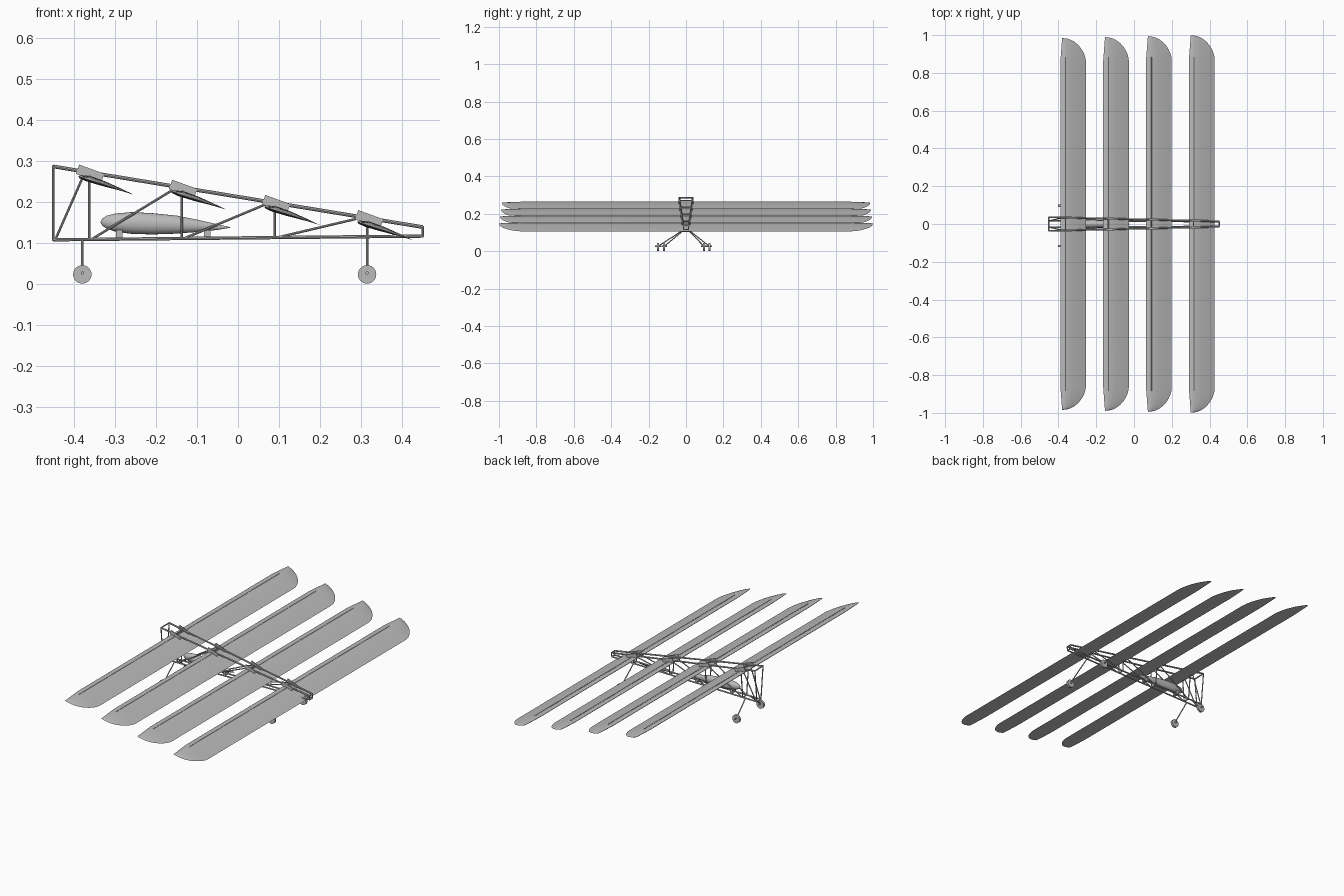
import bpy, bmesh, math
from mathutils import Vector

if "Cube" in bpy.data.objects:
    bpy.data.objects.remove(bpy.data.objects["Cube"], do_unlink=True)

grey = bpy.data.materials.new("plain grey")
grey.use_nodes = True
grey.diffuse_color = (0.5, 0.5, 0.5, 1)
for node in grey.node_tree.nodes:
    if node.type == 'BSDF_PRINCIPLED':
        node.inputs["Base Color"].default_value = (0.5, 0.5, 0.5, 1)


def finish(bm, name, smooth=True):
    bmesh.ops.recalc_face_normals(bm, faces=bm.faces)
    mesh = bpy.data.meshes.new(name)
    bm.to_mesh(mesh)
    bm.free()
    mesh.materials.append(grey)
    ob = bpy.data.objects.new(name, mesh)
    bpy.context.collection.objects.link(ob)
    if smooth:
        bpy.ops.object.select_all(action='DESELECT')
        ob.select_set(True)
        bpy.context.view_layer.objects.active = ob
        bpy.ops.object.shade_smooth_by_angle(angle=math.radians(35))
    return ob


def add_rod(bm, a, b, r, sides=8):
    a, b = Vector(a), Vector(b)
    d = b - a
    m = d.to_track_quat('Z', 'Y').to_matrix().to_4x4()
    m.translation = (a + b) / 2
    bmesh.ops.create_cone(bm, cap_ends=True, segments=sides, radius1=r,
                          radius2=r, depth=d.length, matrix=m)


def add_box(bm, centre, size, tilt=0):
    verts = bmesh.ops.create_cube(bm, size=1)["verts"]
    c, s = math.cos(tilt), math.sin(tilt)
    for v in verts:
        x, y, z = (v.co[i] * size[i] for i in range(3))
        v.co = Vector(centre) + Vector((x * c + z * s, y, z * c - x * s))


def loft(bm, rings):
    rows = [[bm.verts.new(p) for p in ring] for ring in rings]
    n = len(rows[0])
    for r0, r1 in zip(rows, rows[1:]):
        for i in range(n):
            j = (i + 1) % n
            bm.faces.new((r0[i], r0[j], r1[j], r1[i]))
    bm.faces.new(rows[0])
    bm.faces.new(rows[-1])


# Truss lines: points on the upper and lower side rails at a given x
END = 0.451


def mix(a, b, x):
    return a + (b - a) * (x + END) / (2 * END)


def top(x, side):
    return Vector((x, side * mix(0.036, 0.014, x), mix(0.286, 0.138, x)))


def low(x, side):
    return Vector((x, side * mix(0.018, 0.012, x), mix(0.107, 0.116, x)))


stations = [-END, -0.363, -0.137, 0.09, 0.315, END]

rails = bmesh.new()
for side in (-1, 1):
    add_rod(rails, top(-END, side), top(END, side), 0.0045)
    add_rod(rails, low(-END, side), low(END, side), 0.004)
finish(rails, "frame_rails")

struts = bmesh.new()
for side in (-1, 1):
    for x in stations:
        add_rod(struts, low(x, side), top(x, side), 0.003)
    for x0, x1 in zip(stations[:-2], stations[1:-1]):
        add_rod(struts, low(x0 + 0.005, side), top(x1 - 0.01, side), 0.003)
finish(struts, "frame_struts")

cross = bmesh.new()
for x in stations:
    add_rod(cross, top(x, -1), top(x, 1), 0.0035)
    add_rod(cross, low(x, -1), low(x, 1), 0.0035)
finish(cross, "frame_cross_members")

# Wings: an airfoil section lofted along the span, with rounded rear tips
AIRFOIL = [(0, 0), (.04, .035), (.2, .07), (.45, .065), (.75, .035), (1, .003),
           (.75, -.005), (.4, -.03), (.15, -.038), (.03, -.025)]
CHORD, TILT = 0.143, math.radians(18.5)
C, S = math.cos(TILT), math.sin(TILT)


def wing_point(k, along, up, y):
    x0, z0 = -0.39 + 0.227 * k, 0.262 - 0.037 * k
    return (x0 + along * C + up * S, y, z0 - along * S + up * C)


def wing_ring(k, y, t):
    front = 0.07 * t
    back = 0.1 + 0.9 * math.sqrt(max(0, 1 - t ** 1.7))
    thick = 0.1 + 0.9 * math.sqrt(1 - t * t)
    return [wing_point(k, CHORD * (front + (back - front) * a),
                       CHORD * thick * u, y) for a, u in AIRFOIL]


tip_steps = [0, 0.15, 0.3, 0.45, 0.6, 0.73, 0.84, 0.92, 0.97, 1]
for k in range(4):
    half = 0.984 + 0.005 * k
    spans = [(-1, t) for t in reversed(tip_steps)] + [(1, t) for t in tip_steps]
    bm = bmesh.new()
    loft(bm, [wing_ring(k, s * (half - 0.125 * (1 - t)), t) for s, t in spans])
    finish(bm, f"wing_{k + 1}")

    # Spar along the upper skin
    bm = bmesh.new()
    add_rod(bm, wing_point(k, 0.026, 0.0078, -0.885),
            wing_point(k, 0.026, 0.0078, 0.885), 0.0035)
    finish(bm, f"wing_spar_{k + 1}")

    # Side plates holding the wing to the frame
    bm = bmesh.new()
    x, z = -0.361 + 0.227 * k, 0.268 - 0.037 * k
    for side in (-1, 1):
        add_box(bm, (x, top(x, side).y + side * 0.004, z),
                (0.065, 0.004, 0.024), math.radians(20))
    finish(bm, f"wing_bracket_{k + 1}", smooth=False)

# Teardrop pod: x, centre height, radius
POD = [(-.335, .15, .002), (-.331, .15, .009), (-.32, .15, .016),
       (-.30, .149, .022), (-.26, .148, .0265), (-.21, .146, .026),
       (-.15, .144, .022), (-.10, .141, .015), (-.05, .138, .007),
       (-.02, .137, .001)]
bm = bmesh.new()
angles = [2 * math.pi * i / 20 for i in range(20)]
loft(bm, [[(x, 0.8 * r * math.cos(a), z + r * math.sin(a)) for a in angles]
          for x, z, r in POD])
finish(bm, "pod")

bm = bmesh.new()
for x in (-0.29, -0.075):
    add_box(bm, (x, 0, 0.121), (0.016, 0.03, 0.02))
finish(bm, "pod_mounts", smooth=False)

# Landing gear: a pair of legs, axles and wheels at each end
for label, x, right_y, left_y in (("rear", -0.38, -0.117, 0.096),
                                  ("front", 0.315, -0.15, 0.125)):
    for side_name, y in (("right", right_y), ("left", left_y)):
        side = 1 if y > 0 else -1
        bm = bmesh.new()
        add_rod(bm, low(x, side), (x, y, 0.026), 0.003)
        add_rod(bm, (x, y - 0.015, 0.026), (x, y + 0.015, 0.026), 0.004)
        finish(bm, f"{label}_{side_name}_leg")
        bm = bmesh.new()
        add_rod(bm, (x, y - 0.006, 0.0225), (x, y + 0.006, 0.0225), 0.0225, 28)
        finish(bm, f"{label}_{side_name}_wheel")
